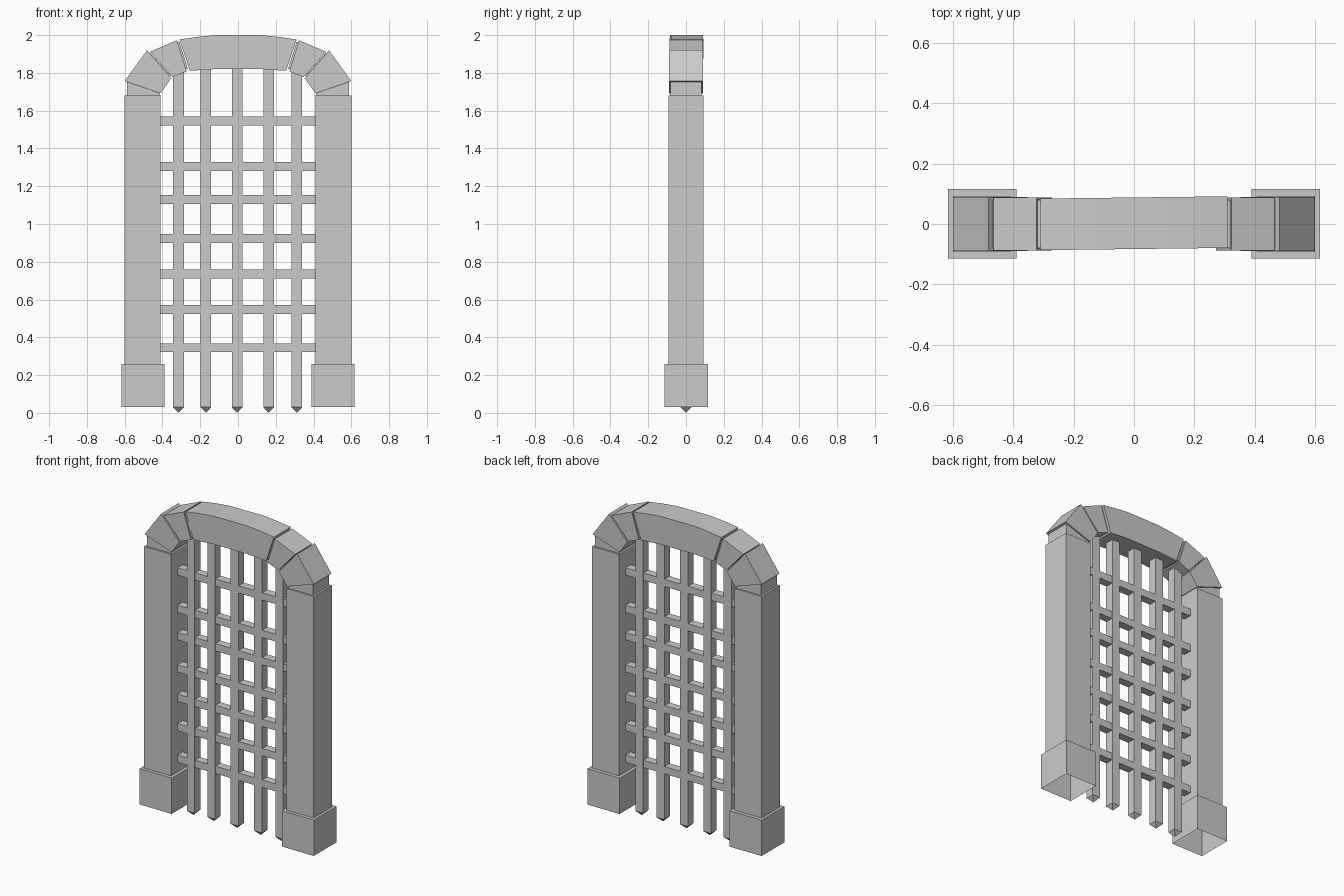
import bpy, bmesh
from mathutils import Matrix

if "Cube" in bpy.data.objects:
    bpy.data.objects.remove(bpy.data.objects["Cube"])


def finish(name, bm):
    bmesh.ops.recalc_face_normals(bm, faces=bm.faces)
    me = bpy.data.meshes.new(name)
    bm.to_mesh(me)
    bm.free()
    ob = bpy.data.objects.new(name, me)
    bpy.context.collection.objects.link(ob)
    return ob


def box(name, x0, x1, y0, y1, z0, z1, open_bottom=False):
    bm = bmesh.new()
    m = Matrix.Translation(((x0+x1)/2, (y0+y1)/2, (z0+z1)/2)) @ Matrix.Diagonal((x1-x0, y1-y0, z1-z0, 1))
    bmesh.ops.create_cube(bm, size=1, matrix=m)
    if open_bottom:
        low = [f for f in bm.faces if all(v.co.z < z0 + 1e-4 for v in f.verts)]
        bmesh.ops.delete(bm, geom=low, context='FACES_ONLY')
    return finish(name, bm)


def slab(name, pts, y0, y1, skew=0.0):
    """Extrude an x-z outline through the wall thickness."""
    bm = bmesh.new()
    face = bm.faces.new([bm.verts.new((x, y0 + skew * x, z)) for x, z in pts])
    ext = bmesh.ops.extrude_face_region(bm, geom=[face])
    for v in ext['geom']:
        if isinstance(v, bmesh.types.BMVert):
            v.co.y += y1 - y0
    return finish(name, bm)


# Stone jambs, plinths and the side arch stones, mirrored left and right
springer = [(.41, 1.68), (.588, 1.68), (.588, 1.752), (.415, 1.693)]
haunch = [(.41, 1.692), (.6, 1.757), (.482, 1.92), (.353, 1.772)]
shoulder = [(.347, 1.778), (.466, 1.912), (.323, 1.973), (.272, 1.808)]
for s, side in ((-1, "left"), (1, "right")):
    xs = sorted((s * .41, s * .6))
    box(side + "_pillar", *xs, -.093, .093, .2, 1.68)
    xs = sorted((s * .39, s * .617))
    box(side + "_plinth", *xs, -.114, .116, .03, .26, True)
    for part, pts, d in (("springer", springer, .082), ("haunch_stone", haunch, .09),
                         ("shoulder_stone", shoulder, .088)):
        slab(side + "_" + part, [(s * x, z) for x, z in pts], -d, d)
    # Recessed mortar behind the joints
    for i, pts in enumerate(([(.355, 1.785), (.465, 1.905), (.48, 1.9), (.365, 1.775)],
                             [(.265, 1.82), (.31, 1.965), (.33, 1.96), (.28, 1.82)])):
        slab(f"{side}_mortar_{i}", [(s * x, z) for x, z in pts], -.08, .08)

# Central lintel stone with a shallow curved top
lintel_half = [(.31, 1.977), (.22, 1.99), (.12, 2.0)]
top = lintel_half + [(-x, z) for x, z in reversed(lintel_half)]
slab("arch_lintel", top + [(-.255, 1.811), (-.12, 1.82), (.12, 1.82), (.255, 1.811)],
     -.083, .088, .012)

# Upright bars with pointed feet
for i, (x, ztop) in enumerate(((-.315, 1.82), (-.17, 1.86), (-.005, 1.86), (.162, 1.86), (.312, 1.82))):
    w = .028
    bm = bmesh.new()
    bmesh.ops.create_cube(bm, size=1, matrix=Matrix.Translation((x, 0, (.03 + ztop) / 2))
                          @ Matrix.Diagonal((2 * w, 2 * w, ztop - .03, 1)))
    foot = [f for f in bm.faces if all(v.co.z < .04 for v in f.verts)]
    tip = bmesh.ops.poke(bm, faces=foot)['verts'][0]
    tip.co.z = 0
    finish(f"upright_bar_{i}", bm)

# Cross bars
for i, z in enumerate((.345, .547, .735, .923, 1.13, 1.305, 1.545)):
    box(f"cross_bar_{i}", -.42, .42, -.026, .026, z - .0235, z + .0235)
